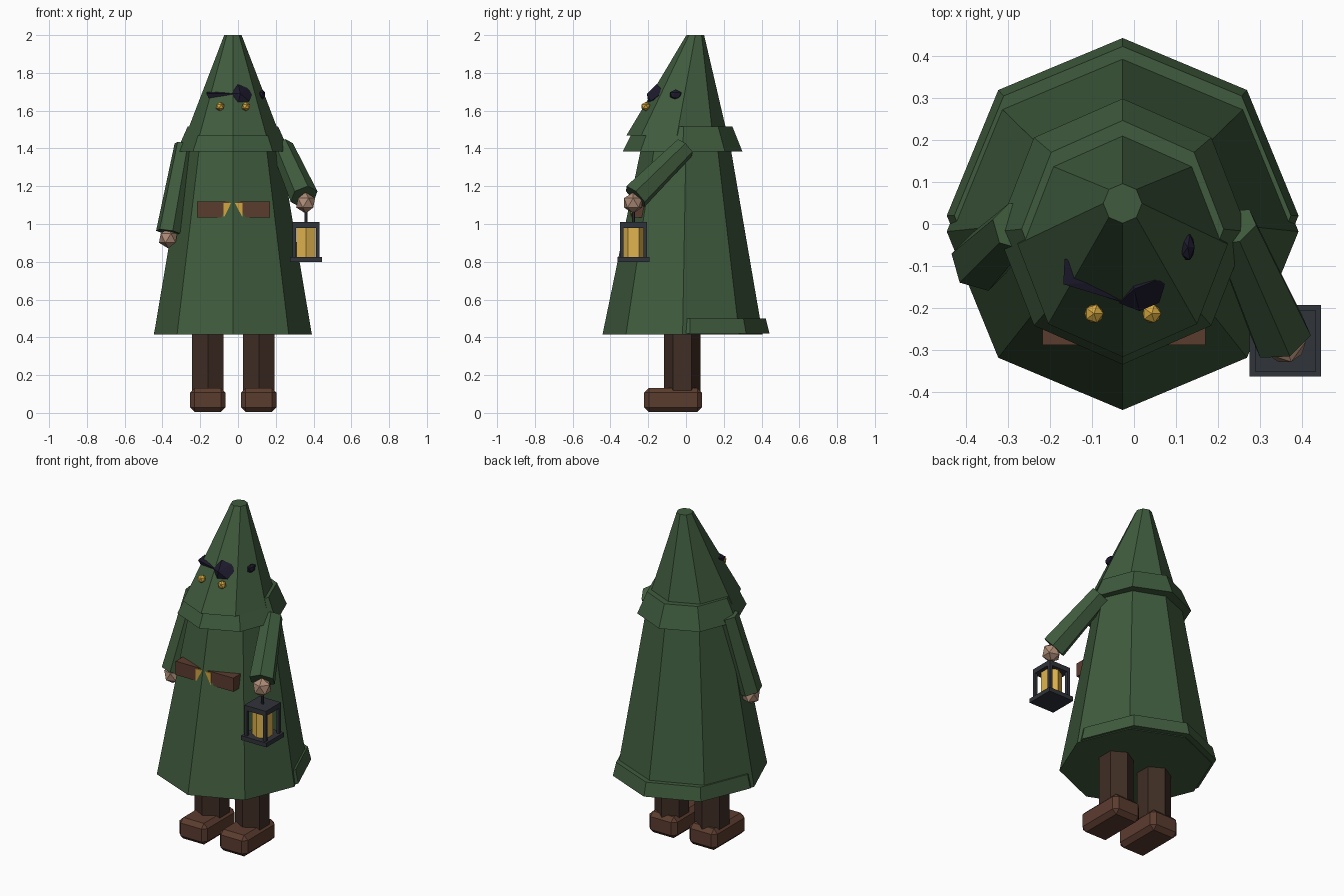
import bpy, bmesh
from math import sin, cos, pi
from mathutils import Vector

if "Cube" in bpy.data.objects:
    bpy.data.objects.remove(bpy.data.objects["Cube"])

CX = -0.027  # body axis


def mat(name, r, g, b):
    m = bpy.data.materials.new(name)
    m.diffuse_color = (r, g, b, 1)
    m.use_nodes = True
    m.node_tree.nodes["Principled BSDF"].inputs["Base Color"].default_value = m.diffuse_color
    return m


GREEN = mat("green_cloth", 0.05, 0.105, 0.047)
BROWN = mat("boot_leather", 0.105, 0.045, 0.028)
DARK = mat("trouser_brown", 0.05, 0.026, 0.018)
SKIN = mat("skin", 0.42, 0.26, 0.18)
IRON = mat("iron", 0.03, 0.033, 0.042)
GLOW = mat("glow", 0.75, 0.46, 0.08)
GOLD = mat("gold", 0.65, 0.38, 0.05)
SHADOW = mat("face_shadow", 0.012, 0.01, 0.025)


def finish(name, bm, material):
    bmesh.ops.recalc_face_normals(bm, faces=bm.faces[:])
    me = bpy.data.meshes.new(name)
    bm.to_mesh(me)
    bm.free()
    me.materials.append(material)
    ob = bpy.data.objects.new(name, me)
    bpy.context.collection.objects.link(ob)
    return ob


def rings(name, material, levels, n=8, cx=CX):
    """Stacked rings given as (z, centre y, x radius, y radius), capped at both ends."""
    bm = bmesh.new()
    rows = [[bm.verts.new((cx + rx * sin(2 * pi * i / n), cy - ry * cos(2 * pi * i / n), z))
             for i in range(n)] for z, cy, rx, ry in levels]
    for a, b in zip(rows, rows[1:]):
        for i in range(n):
            j = (i + 1) % n
            bm.faces.new((a[i], a[j], b[j], b[i]))
    bm.faces.new(rows[0][::-1])
    bm.faces.new(rows[-1])
    return finish(name, bm, material)


def limb(name, material, p, q, r1, r2, n=6):
    """Tapered prism between two points."""
    p, q = Vector(p), Vector(q)
    bm = bmesh.new()
    bmesh.ops.create_cone(bm, cap_ends=True, segments=n, radius1=r1, radius2=r2, depth=(q - p).length)
    ob = finish(name, bm, material)
    ob.rotation_mode = 'QUATERNION'
    ob.rotation_quaternion = (q - p).to_track_quat('Z', 'Y')
    ob.location = (p + q) / 2
    return ob


def box(name, material, lo, hi, bevel=0):
    bm = bmesh.new()
    bmesh.ops.create_cube(bm, size=1)
    for v in bm.verts:
        v.co = Vector([a + (b - a) * (c + 0.5) for a, b, c in zip(lo, hi, v.co)])
    if bevel:
        bmesh.ops.bevel(bm, geom=bm.edges[:], offset=bevel, segments=1, affect='EDGES')
    return finish(name, bm, material)


def ball(name, material, loc, r, scale=(1, 1, 1)):
    bm = bmesh.new()
    bmesh.ops.create_icosphere(bm, subdivisions=1, radius=r)
    ob = finish(name, bm, material)
    ob.location, ob.scale = loc, scale
    return ob


def hull(name, material, pts):
    bm = bmesh.new()
    for p in pts:
        bm.verts.new(p)
    res = bmesh.ops.convex_hull(bm, input=bm.verts[:])
    junk = {e for e in res["geom_interior"] + res["geom_unused"] if isinstance(e, bmesh.types.BMVert)}
    bmesh.ops.delete(bm, geom=list(junk), context='VERTS')
    return finish(name, bm, material)


# Robe, hem, shoulder cape and hood
rings("robe", GREEN, [(0.415, -0.018, 0.418, 0.424), (1.44, 0.0, 0.245, 0.23)])
rings("hem", GREEN, [(0.42, 0.02, 0.418, 0.422), (0.5, 0.02, 0.4, 0.402)])
rings("cape", GREEN, [(1.385, -0.018, 0.298, 0.316), (1.515, -0.012, 0.24, 0.258)])
rings("hood", GREEN, [(1.468, -0.048, 0.25, 0.268), (2.0, 0.049, 0.046, 0.047)])

# Legs and boots
for side, x in (("left", -0.16), ("right", 0.11)):
    rings(side + "_leg", DARK, [(0.08, -0.02, 0.096, 0.096), (0.6, -0.02, 0.096, 0.096)], 6, x)
    box(side + "_boot", BROWN, (x - 0.094, -0.222, 0.004), (x + 0.094, 0.085, 0.132), 0.025)

# Arms and hands
limb("left_arm", GREEN, (-0.28, -0.005, 1.42), (-0.365, -0.09, 0.955), 0.058, 0.072)
limb("right_arm", GREEN, (0.235, -0.005, 1.405), (0.35, -0.268, 1.145), 0.06, 0.076)
ball("left_hand", SKIN, (-0.37, -0.095, 0.925), 0.054)
ball("right_hand", SKIN, (0.358, -0.28, 1.112), 0.056)

# Belt plate and buckle, split by the robe's front ridge
box("belt", BROWN, (-0.217, -0.288, 1.035), (0.17, -0.19, 1.118))
box("buckle", GOLD, (-0.078, -0.294, 1.04), (0.024, -0.23, 1.112))

# Eyes
for side, x in (("left", -0.095), ("right", 0.042)):
    ball(side + "_eye", GOLD, (x, -0.213, 1.622), 0.025)

# Shadowed face showing through the hood
hull("face_shadow_left", SHADOW, [(-0.165, -0.083, 1.70), (-0.168, -0.143, 1.69), (-0.145, -0.14, 1.65),
     (-0.1, -0.14, 1.70), (-0.03, -0.185, 1.69), (-0.05, -0.17, 1.665), (-0.06, -0.1, 1.68)])
hull("face_shadow_right", SHADOW, [(-0.035, -0.188, 1.69), (0.0, -0.155, 1.74), (0.013, -0.207, 1.69),
     (0.05, -0.135, 1.72), (0.077, -0.133, 1.69), (0.06, -0.187, 1.65), (0.0, -0.2, 1.645), (0.0, -0.1, 1.68)])
ball("face_shadow_side", SHADOW, (0.128, -0.055, 1.685), 0.036, (0.5, 1, 0.75))

# Lantern
LX, LY = 0.36, -0.278
for name, h, z0, z1 in (("lantern_base", 0.085, 0.8, 0.826), ("lantern_top", 0.072, 0.98, 1.01)):
    box(name, IRON, (LX - h, LY - h, z0), (LX + h, LY + h, z1))
for i, (sx, sy) in enumerate(((-1, -1), (1, -1), (1, 1), (-1, 1))):
    x, y = LX + sx * 0.063, LY + sy * 0.063
    box(f"lantern_post_{i}", IRON, (x - 0.009, y - 0.009, 0.82), (x + 0.009, y + 0.009, 0.985))
rings("lantern_glass", GLOW, [(0.826, LY, 0.058, 0.058), (0.98, LY, 0.058, 0.058)], 6, LX)
limb("lantern_handle", IRON, (LX, LY, 1.0), (LX, LY, 1.08), 0.008, 0.008)
